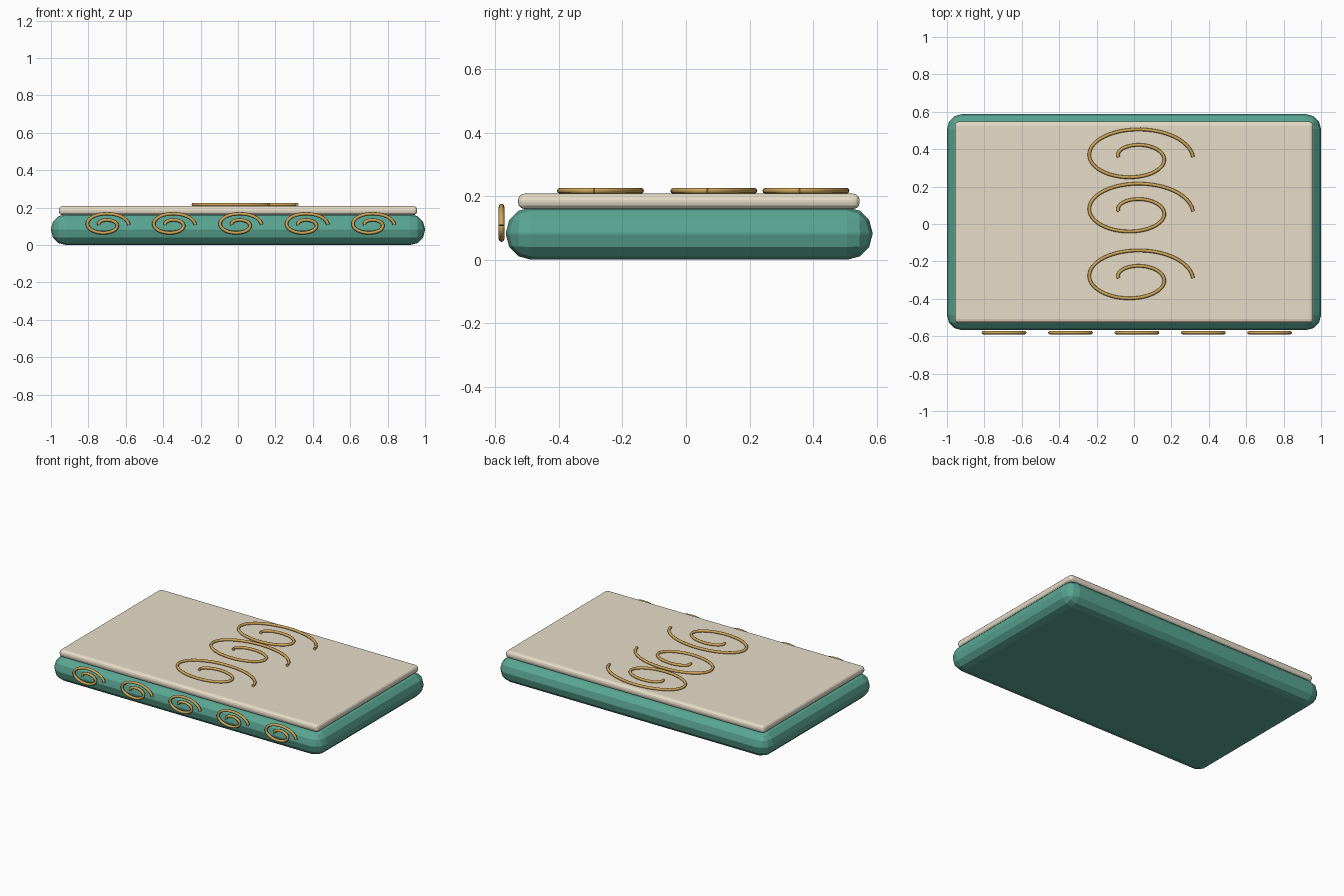
import bpy
from math import pi, cos, sin

if "Cube" in bpy.data.objects:
    bpy.data.objects.remove(bpy.data.objects["Cube"])


def material(name, color):
    m = bpy.data.materials.new(name)
    m.diffuse_color = (*color, 1)
    m.use_nodes = True
    m.node_tree.nodes["Principled BSDF"].inputs["Base Color"].default_value = m.diffuse_color
    return m


TEAL = material("teal", (0.10, 0.38, 0.29))
CREAM = material("cream", (0.80, 0.72, 0.58))
GOLD = material("gold", (0.62, 0.38, 0.10))


def rounded_box(name, size, center, bevel, mat):
    bpy.ops.mesh.primitive_cube_add(size=1, location=center)
    ob = bpy.context.object
    ob.name = name
    ob.scale = size
    bpy.ops.object.transform_apply(location=False, rotation=False, scale=True)
    mod = ob.modifiers.new("round_edges", 'BEVEL')
    mod.width = bevel
    mod.segments = 3
    ob.data.materials.append(mat)
    return ob


def spiral(name, location, scale, tilt=0):
    # flattened spiral wire of one and a half clockwise turns
    n = 72
    cu = bpy.data.curves.new(name, 'CURVE')
    cu.dimensions = '3D'
    sp = cu.splines.new('POLY')
    sp.points.add(n)
    for i, p in enumerate(sp.points):
        t = i / n
        r = (0.082 + 0.234 * t) * scale
        a = pi - 3 * pi * t
        p.co = (r * cos(a), 0.535 * r * sin(a), 0, 1)
    cu.bevel_depth = 0.009
    cu.bevel_resolution = 2
    cu.use_fill_caps = True
    cu.materials.append(GOLD)
    ob = bpy.data.objects.new(name, cu)
    ob.location = location
    ob.rotation_euler.x = tilt
    bpy.context.collection.objects.link(ob)


# body slab and the thinner lid on top
rounded_box("base_slab", (2.0, 1.155, 0.165), (0, 0.010, 0.0825), 0.08, TEAL)
lid = rounded_box("top_panel", (1.916, 1.076, 0.048), (0, 0.009, 0.184), 0.02, CREAM)

# large spirals on the top
for i, y in enumerate((-0.290, 0.067, 0.357)):
    spiral(f"top_spiral_{i + 1}", (0, y, 0.217), 1.0)

# small spirals along the front edge
for i in range(5):
    spiral(f"front_spiral_{i + 1}", (0.355 * (i - 2), -0.581, 0.108), 0.40, pi / 2)
